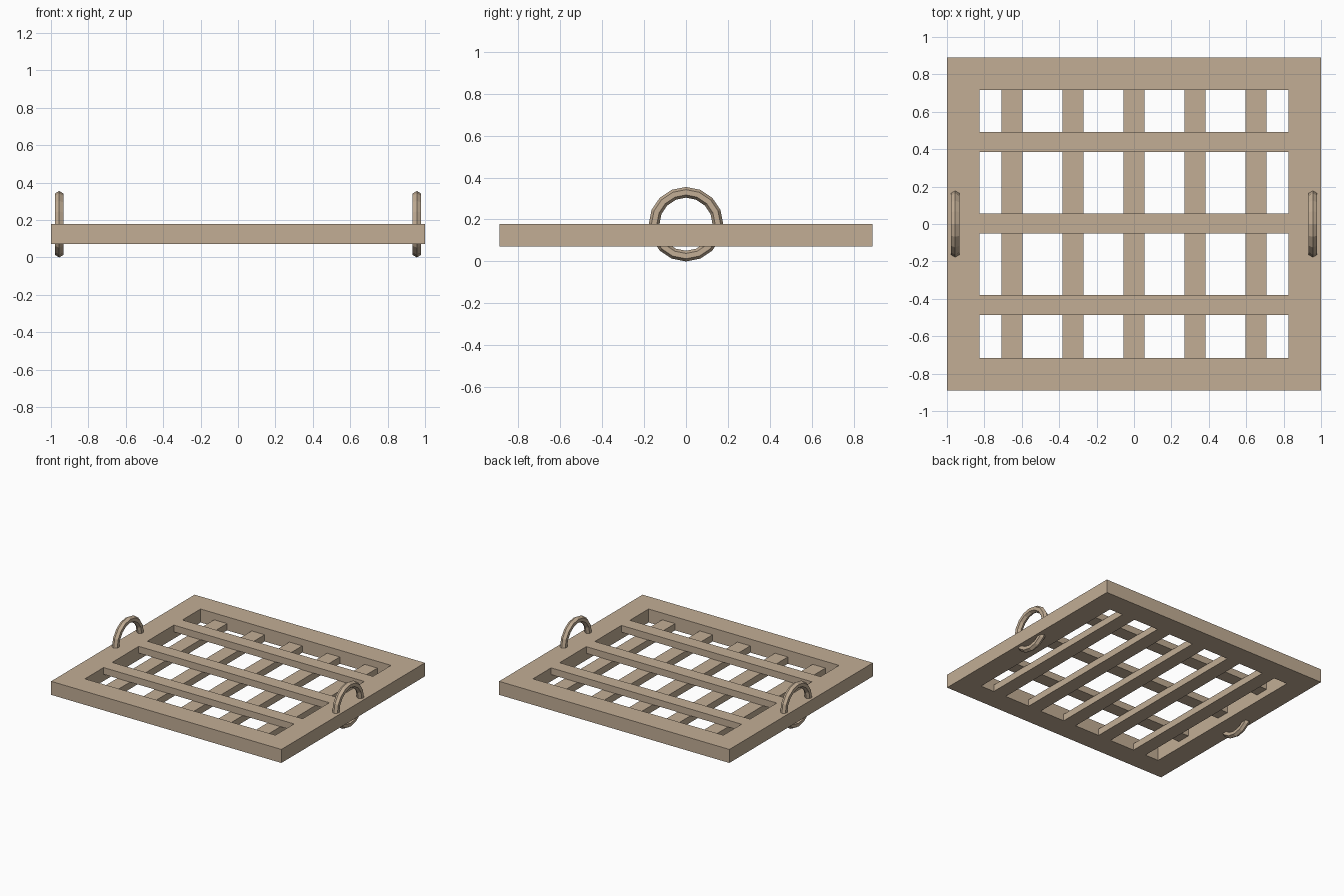
import bpy
import bmesh
import math

cube = bpy.data.objects.get("Cube")
if cube:
    bpy.data.objects.remove(cube, do_unlink=True)

# Single weathered wood colour
wood = bpy.data.materials.new("weathered_wood")
wood.use_nodes = True
colour = (0.54, 0.42, 0.30, 1)
wood.diffuse_color = colour
wood.node_tree.nodes["Principled BSDF"].inputs["Base Color"].default_value = colour

HALF_X, HALF_Y, BORDER = 1.0, 0.89, 0.173
BOTTOM, TOP = 0.072, 0.178
MIDDLE = (BOTTOM + TOP) / 2
OPEN_X, OPEN_Y = HALF_X - BORDER, HALF_Y - BORDER


def box(name, x, y, width, depth, low, high):
    bpy.ops.mesh.primitive_cube_add(size=1, location=(x, y, (low + high) / 2))
    obj = bpy.context.object
    obj.name = name
    obj.scale = (width, depth, high - low)
    bpy.ops.object.transform_apply(location=False, rotation=False, scale=True)
    obj.data.materials.append(wood)
    return obj


# Outer frame: inset rectangle with its middle removed, extruded upward
bm = bmesh.new()
corners = [bm.verts.new((sx * HALF_X, sy * HALF_Y, BOTTOM))
           for sx, sy in ((-1, -1), (-1, 1), (1, 1), (1, -1))]
middle = bm.faces.new(corners)
bm.normal_update()
bmesh.ops.inset_individual(bm, faces=[middle], thickness=BORDER, use_even_offset=True)
bmesh.ops.delete(bm, geom=[middle], context="FACES")
extruded = bmesh.ops.extrude_face_region(bm, geom=bm.faces[:], use_keep_orig=True)
top_verts = [g for g in extruded["geom"] if isinstance(g, bmesh.types.BMVert)]
bmesh.ops.translate(bm, verts=top_verts, vec=(0, 0, TOP - BOTTOM))
bmesh.ops.recalc_face_normals(bm, faces=bm.faces[:])
mesh = bpy.data.meshes.new("frame")
bm.to_mesh(mesh)
bm.free()
mesh.materials.append(wood)
bpy.context.collection.objects.link(bpy.data.objects.new("frame", mesh))

# Upper slats run side to side, lower slats run front to back
for i in range(-1, 2):
    box(f"upper_slat_{i + 2}", 0, i * 0.436 + 0.003, 2 * OPEN_X, 0.106, MIDDLE, TOP)
for i in range(-2, 3):
    box(f"lower_slat_{i + 3}", i * 0.3265, 0, 0.112, 2 * OPEN_Y, BOTTOM, MIDDLE)

# Lifting rings through both side rails
for side, x in (("left", 0.956), ("right", -0.956)):
    bpy.ops.mesh.primitive_torus_add(
        major_segments=16, minor_segments=6, major_radius=0.152,
        minor_radius=0.0255, location=(x, 0, 0.1775),
        rotation=(0, math.pi / 2, 0))
    ring = bpy.context.object
    ring.name = f"{side}_ring"
    ring.data.materials.append(wood)
